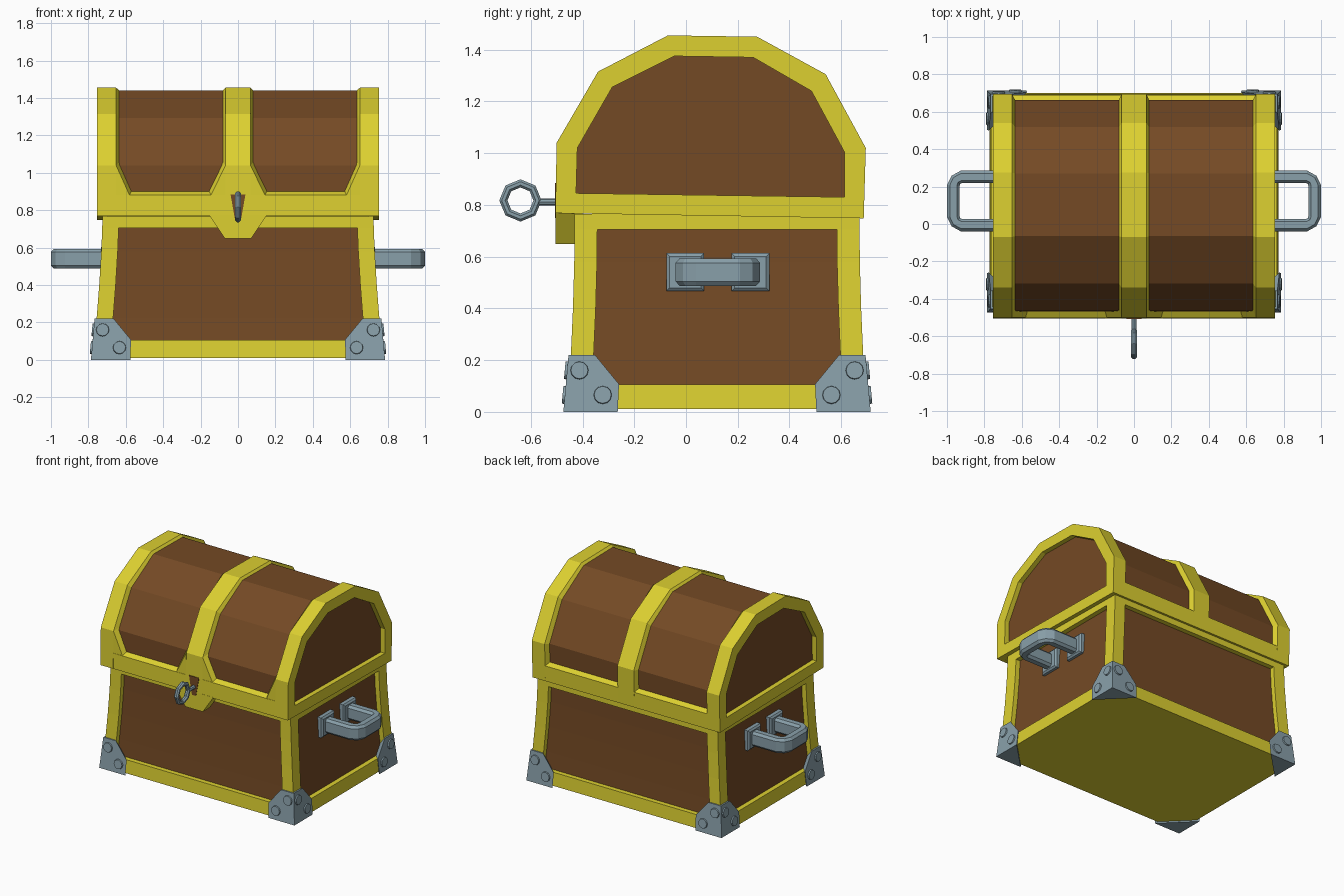
import bpy, bmesh, math
from mathutils import Vector, Matrix

cube = bpy.data.objects.get("Cube")
if cube:
    bpy.data.objects.remove(cube, do_unlink=True)


def material(name, rgb):
    m = bpy.data.materials.new(name)
    m.use_nodes = True
    m.diffuse_color = (*rgb, 1)
    m.node_tree.nodes["Principled BSDF"].inputs["Base Color"].default_value = (*rgb, 1)
    return m


GOLD = material("gold_trim", (0.72, 0.63, 0.030))
WOOD = material("brown_wood", (0.175, 0.068, 0.018))
STEEL = material("grey_steel", (0.25, 0.35, 0.40))
CY = 0.12  # chest centre in y


def finish(name, bm, mat):
    bmesh.ops.recalc_face_normals(bm, faces=bm.faces)
    me = bpy.data.meshes.new(name)
    bm.to_mesh(me)
    bm.free()
    me.materials.append(mat)
    ob = bpy.data.objects.new(name, me)
    bpy.context.collection.objects.link(ob)
    return ob


def loft(name, rings, mat, cyclic=False):
    """Skin a row of equal-length point rings; cap the ends unless cyclic."""
    bm = bmesh.new()
    vs = [[bm.verts.new(p) for p in r] for r in rings]
    n = len(rings[0])
    pairs = list(zip(vs, vs[1:])) + ([(vs[-1], vs[0])] if cyclic else [])
    for a, b in pairs:
        for i in range(n):
            j = (i + 1) % n
            bm.faces.new((a[i], a[j], b[j], b[i]))
    if not cyclic:
        bm.faces.new(vs[0])
        bm.faces.new(vs[-1])
    return finish(name, bm, mat)


def at_x(x, prof):
    return [(x, y, z) for y, z in prof]


def at_y(y, prof):
    return [(x, y, z) for x, z in prof]


def rect(hx, hy, z):
    return [(sx * hx, CY + sy * hy, z) for sx, sy in ((-1, -1), (1, -1), (1, 1), (-1, 1))]


def tag(s, neg, pos):
    return neg if s < 0 else pos


# ---- Base: flared body (z, half width, half depth) ----
LEVELS = [(0.01, 0.772, 0.580), (0.105, 0.765, 0.573), (0.22, 0.756, 0.565),
          (0.40, 0.742, 0.557), (0.58, 0.731, 0.552), (0.705, 0.726, 0.551), (0.765, 0.725, 0.551)]
loft("base_panels", [rect(x - 0.035, y - 0.035, z) for z, x, y in LEVELS[1:6]], WOOD)
loft("bottom_rail", [rect(x, y, z) for z, x, y in LEVELS[:2]], GOLD)
loft("top_rail", [rect(x, y, z) for z, x, y in LEVELS[5:]], GOLD)

POST = 0.088
for sx in (-1, 1):
    for sy in (-1, 1):
        where = tag(sy, "front", "back") + "_" + tag(sx, "right", "left")
        rings = [[(sx * (x - a), CY + sy * (y - b), z)
                  for a, b in ((0, 0), (POST, 0), (POST, POST), (0, POST))] for z, x, y in LEVELS[1:6]]
        loft(where + "_post", rings, GOLD)

        # Steel corner bracket: hull over both outer faces
        bm = bmesh.new()
        for z, ex, ey, reach in ((0, 0.786, 0.594, 0.21), (0.107, 0.777, 0.584, 0.205), (0.22, 0.767, 0.574, 0.102)):
            for a, b in ((0, 0), (reach, 0), (0, reach)):
                bm.verts.new((sx * (ex - a), CY + sy * (ey - b), z))
        bmesh.ops.convex_hull(bm, input=bm.verts)
        bmesh.ops.dissolve_limit(bm, angle_limit=0.03, verts=bm.verts, edges=bm.edges)
        finish(where + "_bracket", bm, STEEL)

        # Two rivets on each outer face
        bm = bmesh.new()
        for inset, z in ((0.062, 0.16), (0.152, 0.065)):
            lean = 0.09 * z
            spots = (((sx * (0.786 - inset), CY + sy * (0.594 - lean), z), (0, sy, 0.09)),
                     ((sx * (0.786 - lean), CY + sy * (0.594 - inset), z), (sx, 0, 0.09)))
            for pos, normal in spots:
                rot = Vector(normal).to_track_quat('Z', 'Y').to_matrix().to_4x4()
                bmesh.ops.create_cone(bm, cap_ends=True, segments=12, radius1=0.037, radius2=0.033,
                                      depth=0.018, matrix=Matrix.Translation(pos) @ rot)
        finish(where + "_rivets", bm, STEEL)

# ---- Lid profiles (y, z), slightly tipped back ----
OUTER = [(-0.505, 0.768), (-0.50, 1.04), (-0.34, 1.315), (-0.07, 1.455),
         (0.275, 1.45), (0.54, 1.305), (0.695, 1.02), (0.687, 0.748)]
CORE = [(-0.469, 0.77), (-0.466, 1.04), (-0.318, 1.292), (-0.065, 1.440),
        (0.270, 1.435), (0.518, 1.283), (0.662, 1.015), (0.655, 0.75)]
INNER = [(-0.425, 0.845), (-0.42, 1.02), (-0.285, 1.255), (-0.045, 1.375),
         (0.26, 1.37), (0.485, 1.24), (0.612, 1.005), (0.612, 0.83)]
loft("lid_panels", [at_x(-0.72, CORE), at_x(0.72, CORE)], WOOD)
loft("lid_middle_band", [at_x(-0.081, CORE), at_x(-0.066, OUTER), at_x(0.066, OUTER), at_x(0.081, CORE)], GOLD)
for s in (-1, 1):
    loft(tag(s, "right", "left") + "_lid_band",
         [at_x(s * 0.70, INNER), at_x(s * 0.755, INNER), at_x(s * 0.755, OUTER),
          at_x(s * 0.652, OUTER), at_x(s * 0.635, CORE)], GOLD, cyclic=True)

# Lid sills with a sloped upper lip
FRONT_SILL = [(-0.504, 0.768), (-0.502, 0.88), (-0.467, 0.90), (-0.40, 0.90), (-0.40, 0.764)]
BACK_SILL = [(0.687, 0.748), (0.690, 0.86), (0.658, 0.88), (0.60, 0.88), (0.60, 0.75)]
for name, prof in (("lid_front_sill", FRONT_SILL), ("lid_back_sill", BACK_SILL)):
    loft(name, [at_x(-0.70, prof), at_x(0.70, prof)], GOLD)

# Corner gussets on the front of the lid
for s in (-1, 1):
    side = tag(s, "right", "left")
    for name, edge, foot, d in (("outer", 0.652, 0.580, -1), ("inner", 0.066, 0.145, 1)):
        top = [(s * edge, 1.04), (s * foot, 0.88), (s * edge, 0.88)]
        low = [(s * (edge + d * 0.016), 1.055), (s * (foot + d * 0.016), 0.895), (s * edge, 0.87)]
        loft(f"{side}_{name}_gusset", [at_y(-0.501, top), at_y(-0.460, low)], GOLD)

# ---- Clasp, keyhole and key ----
clasp = [(-0.155, 0.775), (-0.07, 0.648), (0.07, 0.648), (0.155, 0.775)]
loft("clasp", [at_y(-0.505, clasp), at_y(-0.425, clasp)], GOLD)
hole = [(-0.04, 0.885), (-0.016, 0.75), (0.016, 0.75), (0.04, 0.885)]
loft("keyhole", [at_y(-0.507, hole), at_y(-0.50, hole)], WOOD)

KEY_Y, KEY_Z = -0.64, 0.817
rings = []
for i in range(8):
    a = i * math.tau / 8
    ring = []
    for j in range(8):
        b = (j + 0.5) * math.tau / 8
        r = 0.066 + 0.017 * math.cos(b)
        ring.append((0.017 * math.sin(b), KEY_Y + r * math.cos(a), KEY_Z + r * math.sin(a)))
    rings.append(ring)
loft("key_ring", rings, STEEL, cyclic=True)
shaft = [(0.014 * math.cos(k * math.tau / 8), 0.811 + 0.014 * math.sin(k * math.tau / 8)) for k in range(8)]
loft("key_shaft", [at_y(-0.575, shaft), at_y(-0.47, shaft)], STEEL)

# ---- Side handles: (outer x, outer y, inner x, inner y) along half the loop ----
HALF = [(0.70, -0.163, 0.70, -0.095), (0.925, -0.163, 0.922, -0.095), (0.975, -0.135, 0.931, -0.090),
        (1.0, -0.085, 0.932, -0.080)]
LOOP = HALF + [(a, -b, c, -d) for a, b, c, d in reversed(HALF)]
SECTION = [(0, 0.036), (0.22, 0.053), (0.78, 0.053), (1, 0.036),
           (1, -0.036), (0.78, -0.053), (0.22, -0.053), (0, -0.036)]
HY, HZ = 0.123, 0.54
for s in (-1, 1):
    side = tag(s, "right", "left")
    rings = [[(s * (ix + t * (ox - ix)), HY + iy + t * (oy - iy), HZ + dz) for t, dz in SECTION]
             for ox, oy, ix, iy in LOOP]
    loft(side + "_handle", rings, STEEL)
    for e in (-1, 1):
        mid = HY + e * 0.126

        def square(x, h):
            return [(s * x, mid + a * h, HZ + b * h) for a, b in ((-1, -1), (1, -1), (1, 1), (-1, 1))]
        loft(f"{side}_handle_{tag(e, 'front', 'back')}_plate",
             [square(0.68, 0.073), square(0.722, 0.073), square(0.732, 0.061)], STEEL)
